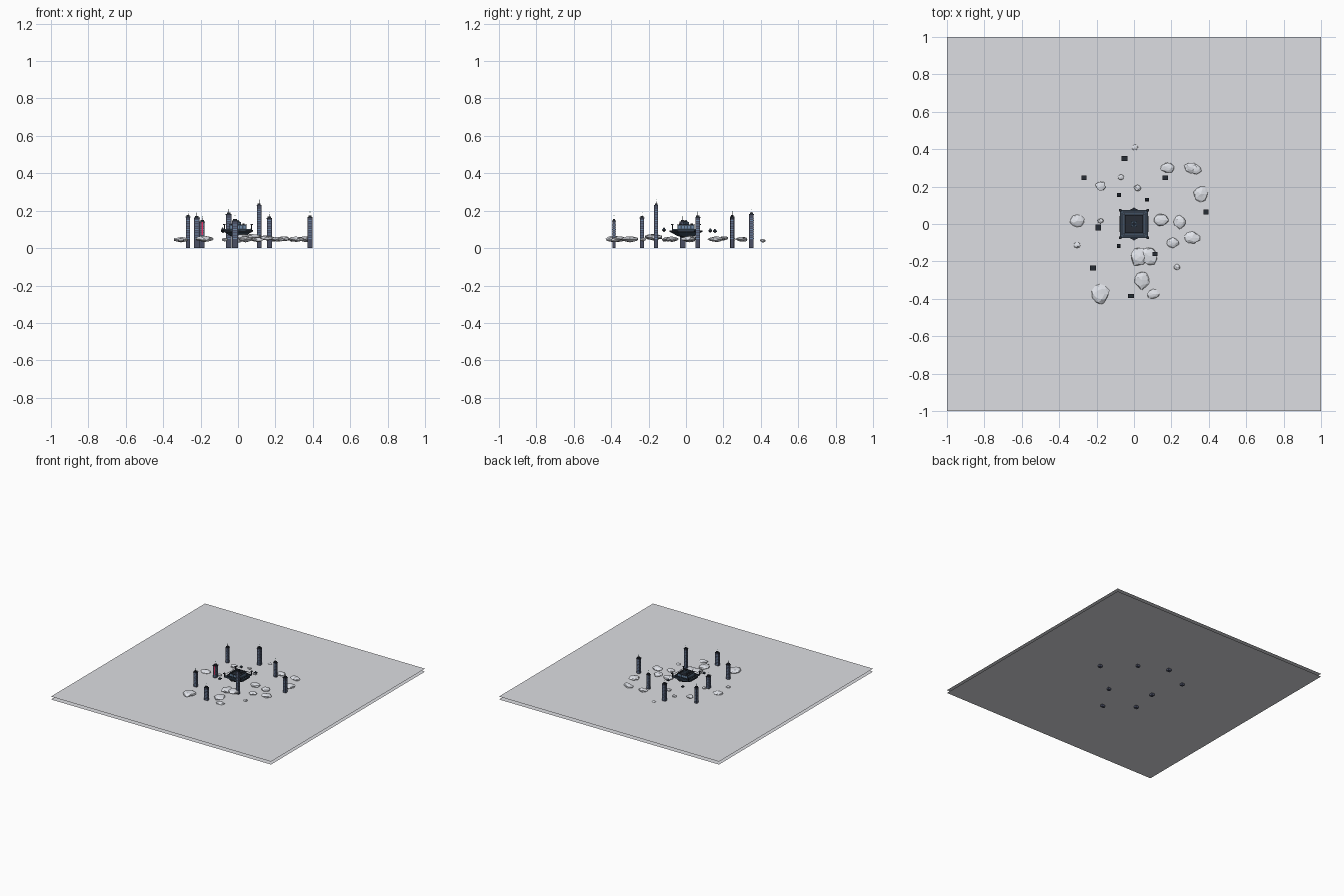
import bpy, bmesh, math, random
from mathutils import Vector, Matrix, noise

random.seed(4)


def material(name, rgb):
    m = bpy.data.materials.new(name)
    m.diffuse_color = (*rgb, 1)
    return m


FOG = material("fog", (0.72, 0.73, 0.76))
CLOUD = material("cloud", (0.75, 0.77, 0.82))
WALL = material("tower_wall", (0.07, 0.08, 0.13))
DARK = material("dark_metal", (0.02, 0.025, 0.035))
HULL = material("hull_blue", (0.05, 0.08, 0.12))
GLASS = material("window_blue", (0.16, 0.26, 0.40))
RED = material("neon_red", (0.8, 0.03, 0.12))
GREEN = material("beacon_green", (0.1, 0.5, 0.3))


def finish(bm, name, mats):
    me = bpy.data.meshes.new(name)
    bm.to_mesh(me)
    bm.free()
    for m in mats:
        me.materials.append(m)
    ob = bpy.data.objects.new(name, me)
    bpy.context.collection.objects.link(ob)
    return ob


def box(bm, c, s, mat=0):
    r = bmesh.ops.create_cube(bm, size=1, matrix=Matrix.Translation(c) @ Matrix.Diagonal((*s, 1)))
    for f in {f for v in r["verts"] for f in v.link_faces}:
        f.material_index = mat


def cone(bm, z0, z1, r0, r1, n=6, xy=(0, 0), mat=0, turn=0.0):
    mx = Matrix.Translation((*xy, (z0 + z1) / 2)) @ Matrix.Rotation(turn, 4, "Z")
    r = bmesh.ops.create_cone(bm, cap_ends=True, segments=n, radius1=r0, radius2=r1,
                              depth=z1 - z0, matrix=mx)
    for f in {f for v in r["verts"] for f in v.link_faces}:
        f.material_index = mat


# Two flat fog sheets
for name, z in (("lower_fog_sheet", 0.018), ("upper_fog_sheet", 0.042)):
    bm = bmesh.new()
    bmesh.ops.create_grid(bm, x_segments=1, y_segments=1, size=1, matrix=Matrix.Translation((0, 0, z)))
    finish(bm, name, [FOG])


# Towers: shaft, window bands, stepped roof and antenna
def tower(i, x, y, h, w, d):
    bm = bmesh.new()
    body = h - 0.024
    box(bm, (x, y, body / 2), (w, d, body), 0)
    for k in range(int((body - 0.05) / 0.012)):
        z = 0.052 + k * 0.012
        box(bm, (x, y, z), (w * 0.7, d + 0.001, 0.004), 2)
        box(bm, (x, y, z), (w + 0.001, d * 0.7, 0.004), 2)
    box(bm, (x, y, body + 0.001), (w + 0.003, d + 0.003, 0.004), 1)
    box(bm, (x, y, body + 0.006), (w * 0.7, d * 0.7, 0.010), 1)
    cone(bm, body + 0.01, h + 0.005, 0.0012, 0.0008, 4, (x, y), 1)
    box(bm, (x, y, h + 0.006), (0.003, 0.003, 0.003), 3)
    finish(bm, f"tower_{i}", [WALL, DARK, GLASS, GREEN])


for i, t in enumerate([
        (-0.050, 0.350, 0.203, .028, .024), (-0.267, 0.247, 0.190, .022, .022),
        (0.168, 0.247, 0.182, .026, .020), (0.385, 0.063, 0.187, .026, .024),
        (-0.192, -0.018, 0.163, .026, .028), (0.113, -0.160, 0.252, .024, .020),
        (-0.220, -0.235, 0.184, .028, .022), (-0.016, -0.385, 0.168, .030, .018)]):
    tower(i + 1, *t)

# Red sign hanging on one tower
bm = bmesh.new()
box(bm, (-0.19, -0.034, 0.105), (0.008, 0.004, 0.07))
finish(bm, "neon_sign", [RED])

# Floating platform hull: hexagonal disc over an inverted cone
bm = bmesh.new()
turn = 0  # corners on the front and back
cone(bm, 0.086, 0.094, 0.088, 0.088, 6, mat=0, turn=turn)
cone(bm, 0.066, 0.086, 0.048, 0.084, 6, mat=1, turn=turn)
cone(bm, 0.056, 0.066, 0.020, 0.046, 6, mat=0, turn=turn)
finish(bm, "platform_hull", [DARK, HULL])

# Square deck with floor ribs and corner posts
bm = bmesh.new()
box(bm, (0, 0, 0.097), (0.146, 0.146, 0.008), 0)
for s in (-1, 1):
    for a in (0.052, 0.064):
        box(bm, (s * a, 0, 0.1015), (0.003, 0.12, 0.002), 1)
        box(bm, (0, s * a, 0.1015), (0.12, 0.003, 0.002), 1)
    box(bm, (s * 0.073, 0, 0.113), (0.002, 0.146, 0.002), 1)
    box(bm, (0, s * 0.073, 0.113), (0.146, 0.002, 0.002), 1)
    for t in (-1, 1):
        box(bm, (s * 0.073, t * 0.073, 0.110), (0.006, 0.006, 0.030), 1)
        box(bm, (s * 0.073, t * 0.073, 0.126), (0.012, 0.012, 0.006), 1)
finish(bm, "platform_deck", [HULL, DARK])

# Main building on the deck with windows, roof units and mast
bm = bmesh.new()
box(bm, (0, 0, 0.112), (0.090, 0.090, 0.024), 0)
for k in range(-2, 3):
    box(bm, (k * 0.017, 0, 0.112), (0.011, 0.092, 0.012), 2)
    box(bm, (0, k * 0.017, 0.112), (0.092, 0.011, 0.012), 2)
box(bm, (0, 0, 0.1255), (0.096, 0.096, 0.003), 1)
box(bm, (0, 0, 0.133), (0.034, 0.034, 0.014), 0)
for s in (-1, 1):
    for t in (-1, 0, 1):
        box(bm, (s * 0.030, t * 0.030, 0.130), (0.012, 0.014, 0.006), 1)
cone(bm, 0.14, 0.148, 0.008, 0.006, 8, mat=1)
cone(bm, 0.148, 0.165, 0.0014, 0.001, 4, mat=1)
finish(bm, "platform_building", [HULL, DARK, GLASS])

# Small hovering craft around the platform
for i, (x, y, z) in enumerate([(-0.08, 0.155, 0.090), (0.070, 0.130, 0.093), (-0.082, -0.118, 0.097)]):
    bm = bmesh.new()
    box(bm, (x, y, z), (0.020, 0.020, 0.006), 0)
    cone(bm, z + 0.003, z + 0.013, 0.008, 0.003, 6, (x, y), 1)
    cone(bm, z - 0.010, z - 0.003, 0.002, 0.008, 6, (x, y), 0)
    finish(bm, f"hover_craft_{i + 1}", [DARK, HULL])


# Faceted flat cloud lumps: x, y, z, x radius, y radius
clouds = [
    (-0.180, -0.375, 0.050, .045, .056), (0.030, -0.175, 0.058, .046, .050),
    (0.080, -0.172, 0.060, .044, .048), (0.040, -0.300, 0.048, .038, .046),
    (0.102, -0.375, 0.045, .033, .025), (0.230, -0.230, 0.045, .016, .015),
    (0.208, -0.100, 0.048, .032, .026), (0.310, -0.075, 0.048, .042, .032),
    (0.245, 0.010, 0.050, .032, .036), (0.145, 0.022, 0.054, .040, .032),
    (0.357, 0.160, 0.048, .038, .040), (0.305, 0.302, 0.046, .036, .028),
    (0.332, 0.292, 0.048, .028, .026), (0.180, 0.300, 0.048, .036, .028),
    (0.020, 0.192, 0.050, .019, .016), (-0.070, 0.250, 0.046, .017, .015),
    (-0.178, 0.202, 0.052, .027, .025), (0.005, 0.410, 0.040, .017, .015),
    (-0.305, 0.017, 0.045, .038, .032), (-0.305, -0.113, 0.044, .019, .015),
    (-0.178, 0.016, 0.052, .016, .013)]
for i, (x, y, z, rx, ry) in enumerate(clouds):
    bm = bmesh.new()
    bmesh.ops.create_icosphere(bm, subdivisions=2, radius=1)
    offset = Vector([random.uniform(0, 50) for _ in range(3)])
    rz = 0.006 + 0.22 * min(rx, ry)
    for v in bm.verts:
        k = 1 + 0.25 * noise.noise(v.co * 1.6 + offset) + random.uniform(-0.06, 0.06)
        v.co = Vector((x + v.co.x * rx * k, y + v.co.y * ry * k, z + v.co.z * rz * k))
    finish(bm, f"cloud_{i + 1}", [CLOUD])
